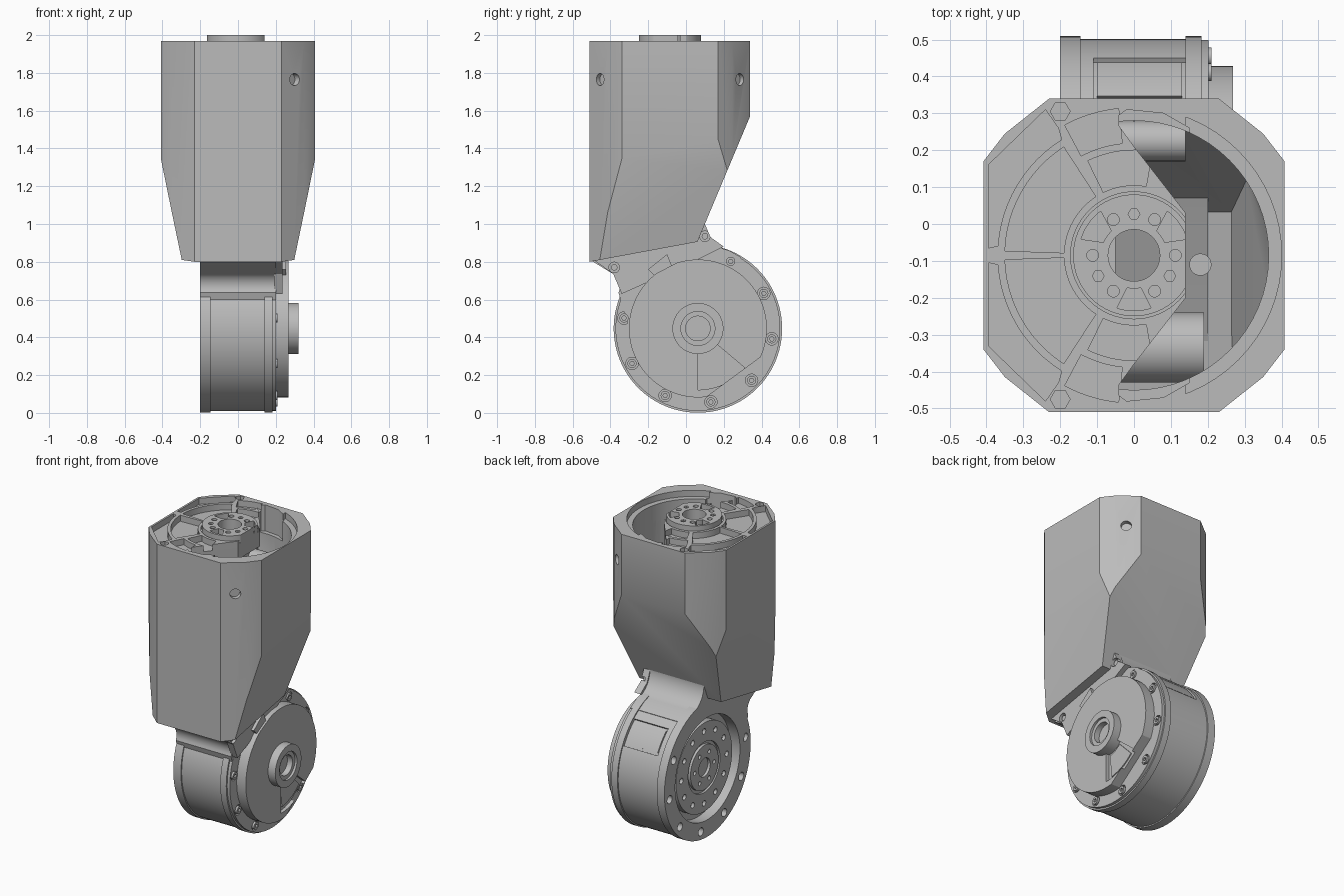
import bpy, bmesh, math
from mathutils import Vector

if "Cube" in bpy.data.objects:
    bpy.data.objects.remove(bpy.data.objects["Cube"], do_unlink=True)

grey = bpy.data.materials.new("machined grey")
grey.use_nodes = True
COLOUR = (0.5, 0.5, 0.5, 1)
grey.diffuse_color = COLOUR
grey.node_tree.nodes["Principled BSDF"].inputs["Base Color"].default_value = COLOUR

parts = []
HUB = (0, -0.085)      # centre of the top face, x and y
AXLE = (0.063, 0.447)  # centre of the joint, y and z


def polar(c, r, deg):
    a = math.radians(deg)
    return (c[0] + r * math.cos(a), c[1] + r * math.sin(a))


def circle(c, r, n=64):
    return [polar(c, r, 360 * i / n) for i in range(n)]


def arc(c, r, a, b, n=12):
    return [polar(c, r, a + (b - a) * i / n) for i in range(n + 1)]


def sector(c, r0, r1, a, b):
    return arc(c, r0, a, b) + arc(c, r1, b, a)


def prism(name, pts, lo, hi, axis="z", planes=(), bevel=0):
    """Extrude an outline along z (x, y points) or x (y, z points), then trim by planes."""
    bm = bmesh.new()
    place = (lambda p, h: (p[0], p[1], h)) if axis == "z" else (lambda p, h: (h, p[0], p[1]))
    rings = [[bm.verts.new(place(p, h)) for p in pts] for h in (lo, hi)]
    n = len(pts)
    bm.faces.new(rings[0])
    bm.faces.new(rings[1])
    for i in range(n):
        j = (i + 1) % n
        bm.faces.new((rings[0][i], rings[0][j], rings[1][j], rings[1][i]))
    if bevel:
        caps = [e for e in bm.edges if len({v in rings[0] for v in e.verts}) == 1]
        bmesh.ops.bevel(bm, geom=caps, offset=bevel, segments=1, affect="EDGES")
    for co, no in planes:
        cut_geom = bmesh.ops.bisect_plane(bm, geom=bm.verts[:] + bm.edges[:] + bm.faces[:],
                                          plane_co=co, plane_no=no, clear_outer=True)["geom_cut"]
        edges = [g for g in cut_geom if isinstance(g, bmesh.types.BMEdge)]
        bmesh.ops.holes_fill(bm, edges=edges, sides=0)
    bmesh.ops.recalc_face_normals(bm, faces=bm.faces)
    me = bpy.data.meshes.new(name)
    bm.to_mesh(me)
    bm.free()
    me.materials.append(grey)
    ob = bpy.data.objects.new(name, me)
    bpy.context.collection.objects.link(ob)
    parts.append(ob)
    return ob


def disc(name, c, r, lo, hi, axis="x", n=64, bevel=0):
    return prism(name, circle(c, r, n), lo, hi, axis, bevel=bevel)


def cut(target, *cutters):
    """Subtract each cutter, then discard it."""
    for c in cutters:
        mod = target.modifiers.new("cut", "BOOLEAN")
        mod.object, mod.solver, mod.operation = c, "EXACT", "DIFFERENCE"
        bpy.context.view_layer.update()
        dg = bpy.context.evaluated_depsgraph_get()
        me = bpy.data.meshes.new_from_object(target.evaluated_get(dg))
        target.modifiers.clear()
        target.data = me
        parts.remove(c)
        bpy.data.objects.remove(c, do_unlink=True)


def flip(pts):
    return [(x, 2 * HUB[1] - y) for x, y in pts]


# Housing: octagonal column trimmed by the sloping sides, back and underside
half = [(0.23, -0.51), (0.35, -0.415), (0.408, -0.34), (0.408, 0.17), (0.35, 0.245), (0.23, 0.34)]
octagon = half + [(-x, y) for x, y in reversed(half)]
slopes = [((0.408, -0.36, 1.34), (0.5, 0.022, -0.108)),
          ((-0.408, -0.36, 1.34), (-0.5, 0.022, -0.108)),
          ((0, 0.335, 1.56), (0, 0.56, -0.235)),
          ((0, -0.51, 0.8), (0, 0.1, -0.54))]
housing = prism("housing", octagon, 0.5, 1.97, planes=slopes)

# Inner cavity, following the outer walls
inner = [(Vector(co) - 0.04 * Vector(no).normalized(), no) for co, no in slopes]
inner.append(((-0.05, 0, 0), (-1, 0, 0)))
cut(housing, prism("cavity", circle(HUB, 0.365), 0.6, 1.85, planes=inner))

# Top opening: stepped bore on one side and two wings beside the hub
side = [((0.14, 0, 0), (-1, 0, 0))]
wing = [(0.15, 0.02), (0.14, 0.03), (0, 0.21), (-0.04, 0.265), (-0.04, 0.295), (-0.02, 0.31),
        (0.08, 0.3), (0.15, 0.26)]
cut(housing,
    prism("bore", circle(HUB, 0.365), 1.8, 2.1, planes=side),
    prism("bore_step", circle(HUB, 0.4), 1.93, 2.1, planes=side),
    prism("wing", wing, 1.8, 2.1), prism("wing", flip(wing), 1.8, 2.1))

# Shallow pockets between the ribs of the top plate
edge = [(-0.395, -0.065), (-0.395, 0.16), (-0.24, 0.31), (-0.205, 0.26)]
pockets = [sector(HUB, 0.19, 0.35, 123, 178), sector(HUB, 0.19, 0.285, 80, 116),
           sector(HUB, 0.305, 0.4, 96, 118), edge + arc(HUB, 0.37, 122, 176),
           circle((-0.2, 0.305), 0.027, 6)]
for pts in pockets:
    cut(housing, prism("pocket", pts, 1.93, 2.1), prism("pocket", flip(pts), 1.93, 2.1))

# Screw holes through the two chamfers
for y, s in ((-0.455, -1), (0.285, 1)):
    hole = disc("screw_hole", (0, 0), 0.032, -0.03, 0.2, n=24)
    hole.location = (0.3, y, 1.765)
    hole.rotation_euler.z = s * math.radians(45)
    cut(housing, hole)

# Output hub on top
hub = prism("top_hub", circle(HUB, 0.165), 1.86, 2.0, planes=[((0.14, 0, 0), (1, 0, 0))], bevel=0)
cut(housing, disc("hub_seat", HUB, 0.172, 1.95, 2.1, "z"),
    disc("shaft_hole", HUB, 0.07, 1.6, 2.1, "z"))
cut(hub, disc("shaft_hole", HUB, 0.07, 1.6, 2.1, "z"))
for a in (35, 145, 270):
    lobe = sector(HUB, 0.085, 0.15, a - 13, a + 13)
    lobe = arc(HUB, 0.15, a - 18, a + 18) + arc(HUB, 0.09, a + 12, a - 12)
    cut(hub, prism("lobe", lobe, 1.96, 2.1))
for i, a in enumerate((90, 210, 330, 0, 60, 120, 180, 240, 300)):
    cut(hub, disc("bolt_hole", polar(HUB, 0.112, a), 0.016, 1.97, 2.1, "z", 6 if i < 3 else 16))

# Parts seen inside the opening
disc("inner_motor", (-0.335, 1.6), 0.095, -0.08, 0.19)
disc("inner_roller", (0.225, 1.65), 0.055, -0.08, 0.14)
disc("inner_post", (0.18, -0.11), 0.03, 1.0, 1.6, "z", 24)

# Neck joining the housing to the joint
neck_outline = ([(-0.5, 0.805), (-0.385, 0.735)] + arc((-0.43, 0.67), 0.08, 50, -25, 6)
                + [(-0.3, 0.45), (0.2, 0.45), (0.29, 0.825)]
                + arc((0.245, 1.005), 0.145, 262, 175, 8) + [(0.11, 1.05), (0, 1.0)])
neck = prism("neck", neck_outline, -0.2, 0.2, "x")
cut(neck, disc("neck_bore", AXLE, 0.36, -0.3, 0.3))
rim = prism("neck_flange", [(-0.49, 0.81), (-0.385, 0.735), (-0.34, 0.63), (0.06, 0.81),
                            (0.2, 0.88), (0.13, 0.93), (0.1, 1.0), (0.02, 0.9)], 0.19, 0.235, "x")
for p in ((-0.38, 0.77), (0.1, 0.935)):
    cut(rim, disc("screw_hole", p, 0.028, 0.21, 0.3, n=20))
    disc("neck_screw", p, 0.017, 0.2, 0.225, n=16)
prism("neck_rib", [(-0.2, 0.76), (-0.14, 0.7), (-0.06, 0.74), (-0.1, 0.84)], 0.2, 0.255, "x")

# Joint body with end flanges
body = disc("joint_body", AXLE, 0.438, -0.155, 0.145, n=96)
cut(body, prism("panel_recess", sector(AXLE, 0.425, 0.47, 28, 51), -0.11, 0.14, "x"),
    disc("output_recess", AXLE, 0.335, -0.3, -0.13))
prism("panel", sector(AXLE, 0.41, 0.432, 30, 49), -0.1, 0.13, "x")
flange = disc("output_flange", AXLE, 0.446, -0.2, -0.145, n=96, bevel=0.006)
cut(flange, disc("flange_bore", AXLE, 0.335, -0.3, 0))
cover_flange = disc("cover_flange", AXLE, 0.446, 0.14, 0.183, n=96, bevel=0.005)
cover_rim = disc("cover_rim", AXLE, 0.436, 0.18, 0.202, n=96)

# Bolts around both ends
for i in range(10):
    p = polar(AXLE, 0.395, 64 + 36 * i)
    cut(flange, disc("bolt_hole", p, 0.026, -0.3, -0.165, n=20))
    cut(cover_rim, disc("bolt_hole", p, 0.033, 0.185, 0.3, n=20))
    boss = disc("bolt_head", p, 0.024, 0.175, 0.21, n=20)
    cut(boss, disc("socket", p, 0.012, 0.195, 0.3, n=6))

# Output disc, seen at the open end
output = disc("output_disc", AXLE, 0.29, -0.175, -0.1, bevel=0.006)
cut(output, disc("ring_groove", AXLE, 0.165, -0.3, -0.16))
for i in range(12):
    cut(output, disc("output_hole", polar(AXLE, 0.235, 30 * i), 0.018, -0.3, -0.155, n=16))
centre = disc("output_centre", AXLE, 0.145, -0.178, -0.1, bevel=0.005)
cut(centre, disc("shaft_hole", AXLE, 0.06, -0.3, -0.14))
for i in range(6):
    cut(centre, disc("centre_hole", polar(AXLE, 0.1, 60 * i), 0.014, -0.3, -0.16, n=12))

# Cover with flat trimmed edges and a recessed wedge
cover = prism("side_cover", circle(AXLE, 0.365, 96), 0.19, 0.268, "x",
              planes=[((0, -0.34, 0.645), (0, -0.2, 0.39)), ((0, 0.13, 0.1), (0, 0.14, -0.19))])
cut(cover, prism("wedge", sector(AXLE, 0.13, 0.325, -90, -40), 0.245, 0.4, "x"))
prism("wedge_floor", sector(AXLE, 0.15, 0.3, -84, -46), 0.22, 0.252, "x")

# Bearing boss on the cover
bearing = disc("bearing_boss", AXLE, 0.135, 0.2, 0.32, bevel=0.01)
cut(bearing, disc("bearing_step", AXLE, 0.09, 0.305, 0.4), disc("bearing_bore", AXLE, 0.065, 0.25, 0.4))

# Smooth the curved walls, keeping edges sharp
bpy.ops.object.select_all(action="DESELECT")
for ob in parts:
    ob.select_set(True)
bpy.context.view_layer.objects.active = housing
bpy.ops.object.shade_smooth_by_angle(angle=math.radians(25))
